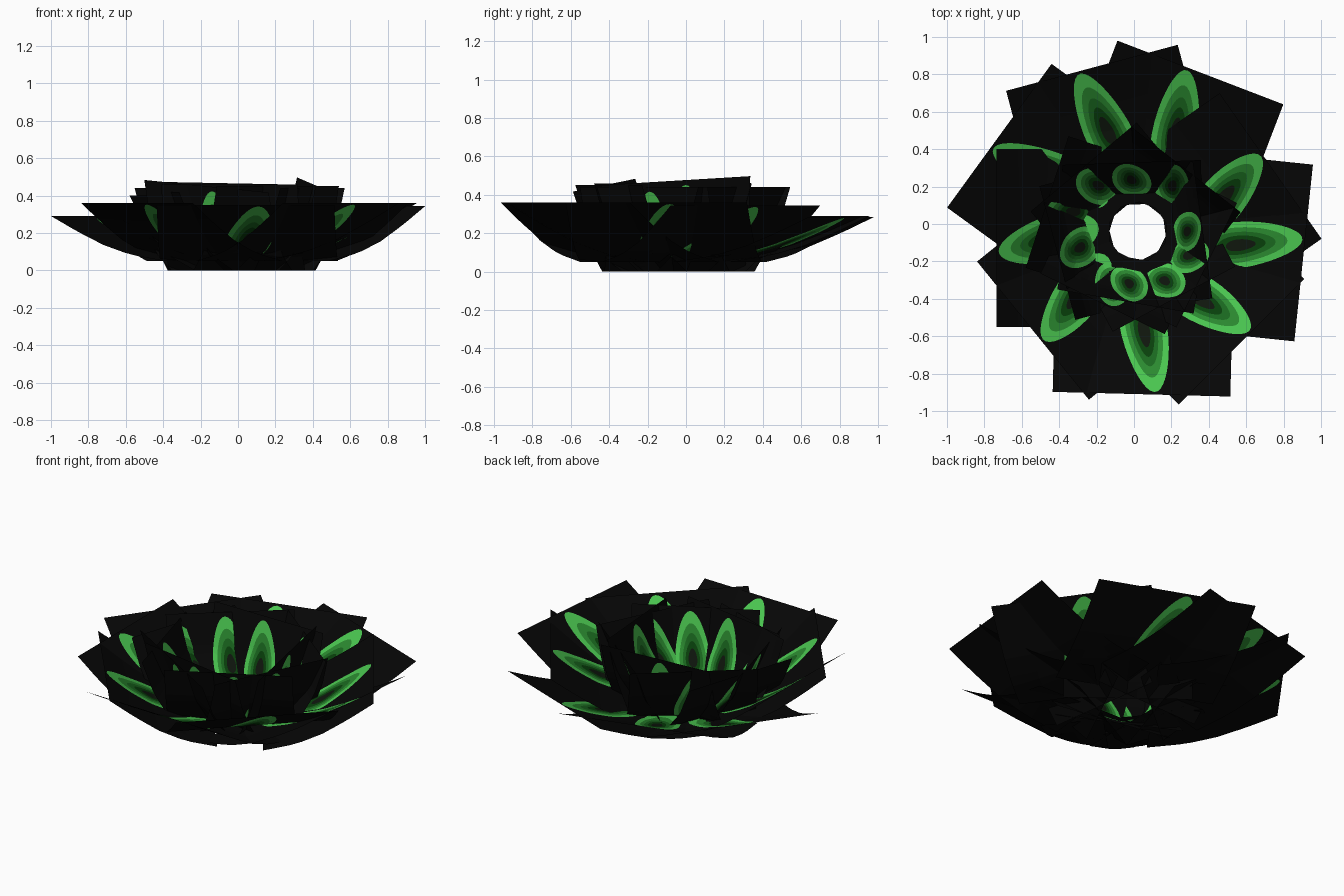
import bpy, bmesh, math
from mathutils import Vector

if "Cube" in bpy.data.objects:
    bpy.data.objects.remove(bpy.data.objects["Cube"])


def material(name, rgb):
    m = bpy.data.materials.new(name)
    lin = [((c / 255 + 0.055) / 1.055) ** 2.4 if c > 10 else c / 255 / 12.92 for c in rgb]
    m.diffuse_color = (*lin, 1)
    m.use_nodes = True
    m.node_tree.nodes["Principled BSDF"].inputs["Base Color"].default_value = m.diffuse_color
    return m


# petal bands from the core outwards, then the black sheet
MATS = [material("core", (15, 22, 13)),
        material("deep_green", (8, 64, 11)),
        material("dark_green", (26, 104, 31)),
        material("mid_green", (43, 138, 48)),
        material("light_green", (74, 198, 80)),
        material("black", (6, 6, 6))]
BANDS = [0.25, 0.41, 0.57, 0.76, 1.0]
CENTRE = Vector((0.02, -0.04))


def perimeter(n):
    """Points around the square from -1 to 1, corners included."""
    pts = []
    for (ax, ay), (bx, by) in zip([(1, -1), (1, 1), (-1, 1), (-1, -1)],
                                  [(1, 1), (-1, 1), (-1, -1), (1, -1)]):
        for i in range(n):
            t = i / n
            pts.append((ax + (bx - ax) * t, ay + (by - ay) * t))
    return pts


def along(profile, v):
    """Evaluate a (radius, height) profile at v in 0..1."""
    s = min(max(v, 0), 1) * (len(profile) - 1)
    i = min(int(s), len(profile) - 2)
    a, b = Vector(profile[i]), Vector(profile[i + 1])
    return a.lerp(b, s - i)


def petal_sheet(name, angle, origin, profile, half_width, petal_width, petal_mid,
                petal_half, core, skew, roll=0.0):
    """A bent rectangular sheet with a banded egg-shaped petal set into it."""
    a = math.radians(angle)
    out, side = Vector((math.cos(a), math.sin(a))), Vector((-math.sin(a), math.cos(a)))

    def place(u, v):
        r, z = along(profile, v)
        p = origin + out * r + side * u
        return (p.x, p.y, z + roll * u * v)

    edge = perimeter(10)
    egg = []
    for x, y in edge:
        t = math.atan2(y, x)
        v = petal_mid + petal_half * math.sin(t)
        egg.append((petal_width * math.cos(t) * (1 - 0.2 * math.sin(t)) + skew * (v - 0.45), v))
    cu = skew * (core - 0.45)
    loops = []
    for s in BANDS:
        loops.append([(cu + (u - cu) * s, core + (v - core) * s) for u, v in egg])
    for s in (0.15, 0.3, 0.5, 0.75, 1.0):      # sheet around the petal
        loops.append([(u + (x * half_width - u) * s, v + ((y + 1) / 2 - v) * s)
                      for (u, v), (x, y) in zip(egg, edge)])

    bm = bmesh.new()
    rings = [[bm.verts.new(place(u, v)) for u, v in lp] for lp in loops]
    hub = bm.verts.new(place(cu, core))
    n = len(edge)
    for i in range(n):
        j = (i + 1) % n
        bm.faces.new((hub, rings[0][i], rings[0][j])).material_index = 0
        for k in range(len(rings) - 1):
            f = bm.faces.new((rings[k][i], rings[k + 1][i], rings[k + 1][j], rings[k][j]))
            f.material_index = min(k + 1, 5)
    me = bpy.data.meshes.new(name)
    bm.to_mesh(me)
    bm.free()
    for m in MATS:
        me.materials.append(m)
    bpy.context.collection.objects.link(bpy.data.objects.new(name, me))


# wide outer ring: angle, tip middle x, y, tip height
OUTER = [(-91.5, 0.04, -0.91, 0.35), (-45, 0.575, -0.63, 0.36), (-6, 0.907, -0.155, 0.36),
         (35, 0.73, 0.31, 0.345), (69, 0.355, 0.81, 0.285), (105, -0.225, 0.835, 0.29),
         (144, -0.72, 0.472, 0.29), (180, -0.735, -0.075, 0.36), (219, -0.54, -0.57, 0.36)]
for i, (ang, x, y, z) in enumerate(OUTER):
    d = Vector((math.cos(math.radians(ang)), math.sin(math.radians(ang))))
    tip = Vector((x, y))
    r = (tip - CENTRE).dot(d)
    shape = [(0.15 + (r - 0.15) * f, 0.05 + (z - 0.05) * g)
             for f, g in ((0, 0), (0.3, 0.14), (0.54, 0.36), (0.77, 0.66), (1, 1))]
    petal_sheet(f"outer_petal_{i + 1}", ang, tip - d * r, shape, 0.475,
                0.125, 0.53, 0.45, 0.5, 0.13)

# steep inner ring: angle, tip radius, tip height, sideways shift, roll
INNER = [(92, 0.37, 0.465, 0.02, 0.02), (130, 0.45, 0.44, 0, 0), (162, 0.51, 0.40, 0, 0),
         (195, 0.445, 0.42, 0, 0), (244, 0.43, 0.45, 0, -0.09), (260, 0.38, 0.46, 0, 0),
         (298, 0.41, 0.45, 0, 0), (334, 0.41, 0.44, 0, 0), (8, 0.345, 0.475, -0.04, 0.06),
         (52, 0.42, 0.44, 0, 0)]
for i, (ang, r, z, shift, roll) in enumerate(INNER):
    a = math.radians(ang)
    base = CENTRE + Vector((-math.sin(a), math.cos(a))) * shift
    shape = [(0.145 + (r - 0.145) * f, z * g)
             for f, g in ((0, 0), (0.4, 0.2), (0.75, 0.55), (1, 1))]
    petal_sheet(f"inner_petal_{i + 1}", ang, base, shape, 0.37,
                0.1, 0.56, 0.4, 0.5, 0.06, roll)
